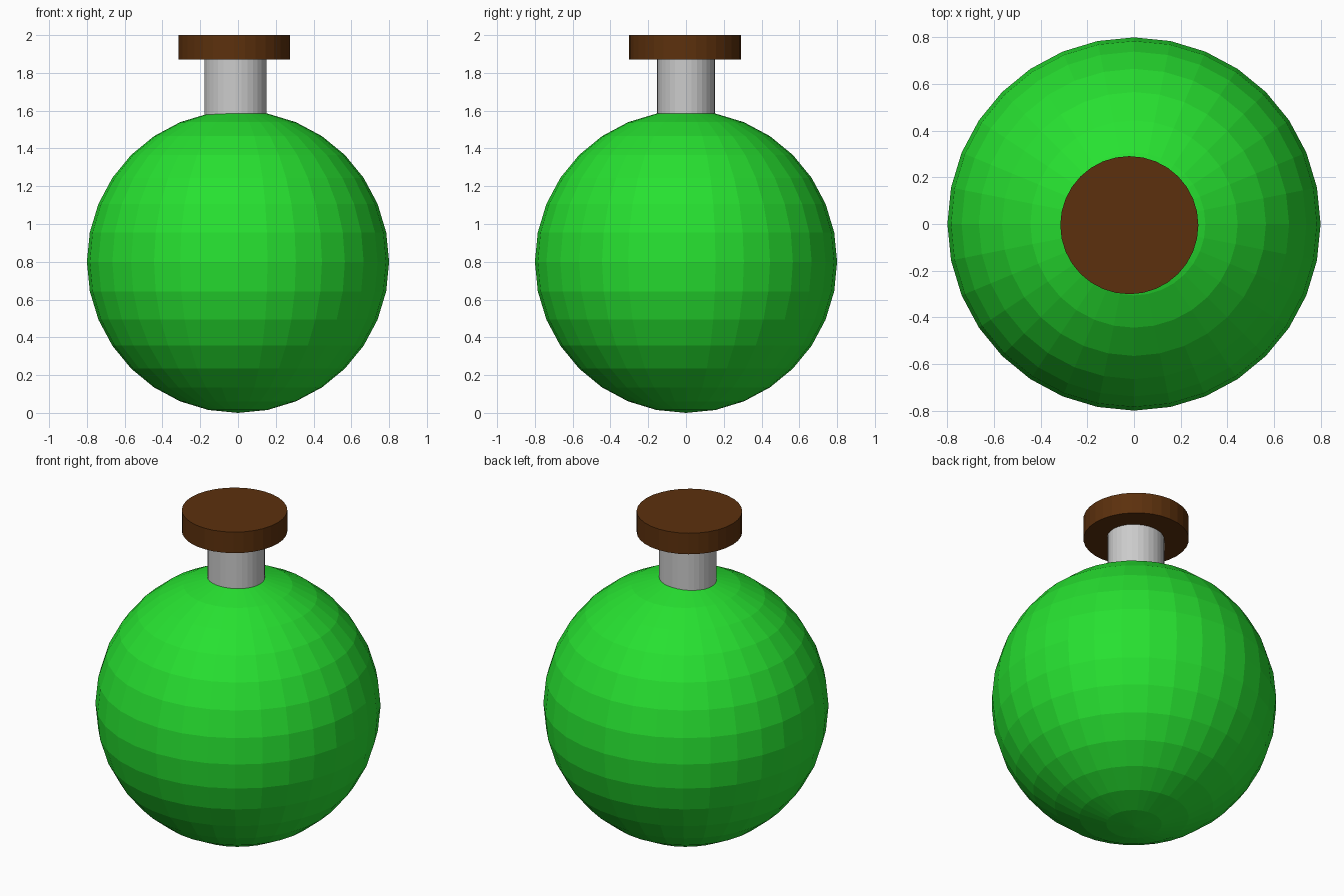
import bpy

if "Cube" in bpy.data.objects:
    bpy.data.objects.remove(bpy.data.objects["Cube"])


def paint(obj, name, color):
    mat = bpy.data.materials.new(name)
    mat.diffuse_color = (*color, 1)
    mat.use_nodes = True
    mat.node_tree.nodes["Principled BSDF"].inputs["Base Color"].default_value = mat.diffuse_color
    obj.data.materials.append(mat)


def cylinder(name, x, y, rx, ry, z0, z1):
    bpy.ops.mesh.primitive_cylinder_add(vertices=32, radius=1, depth=1,
                                        location=(x, y, (z0 + z1) / 2))
    obj = bpy.context.object
    obj.name = name
    obj.scale = (rx, ry, z1 - z0)
    return obj


# Round flask body, flat-faced
bpy.ops.mesh.primitive_uv_sphere_add(segments=32, ring_count=16, radius=0.8,
                                     location=(0, 0, 0.8))
body = bpy.context.object
body.name = "flask_body"
paint(body, "green", (0.02, 0.75, 0.03))

# Grey neck, sunk into the body and the stopper
neck = cylinder("neck", -0.013, 0, 0.165, 0.153, 1.5, 1.89)

# Wide flat stopper
stopper = cylinder("stopper", -0.02, -0.005, 0.296, 0.296, 1.87, 2.0)
paint(stopper, "brown", (0.107, 0.03, 0.004))
